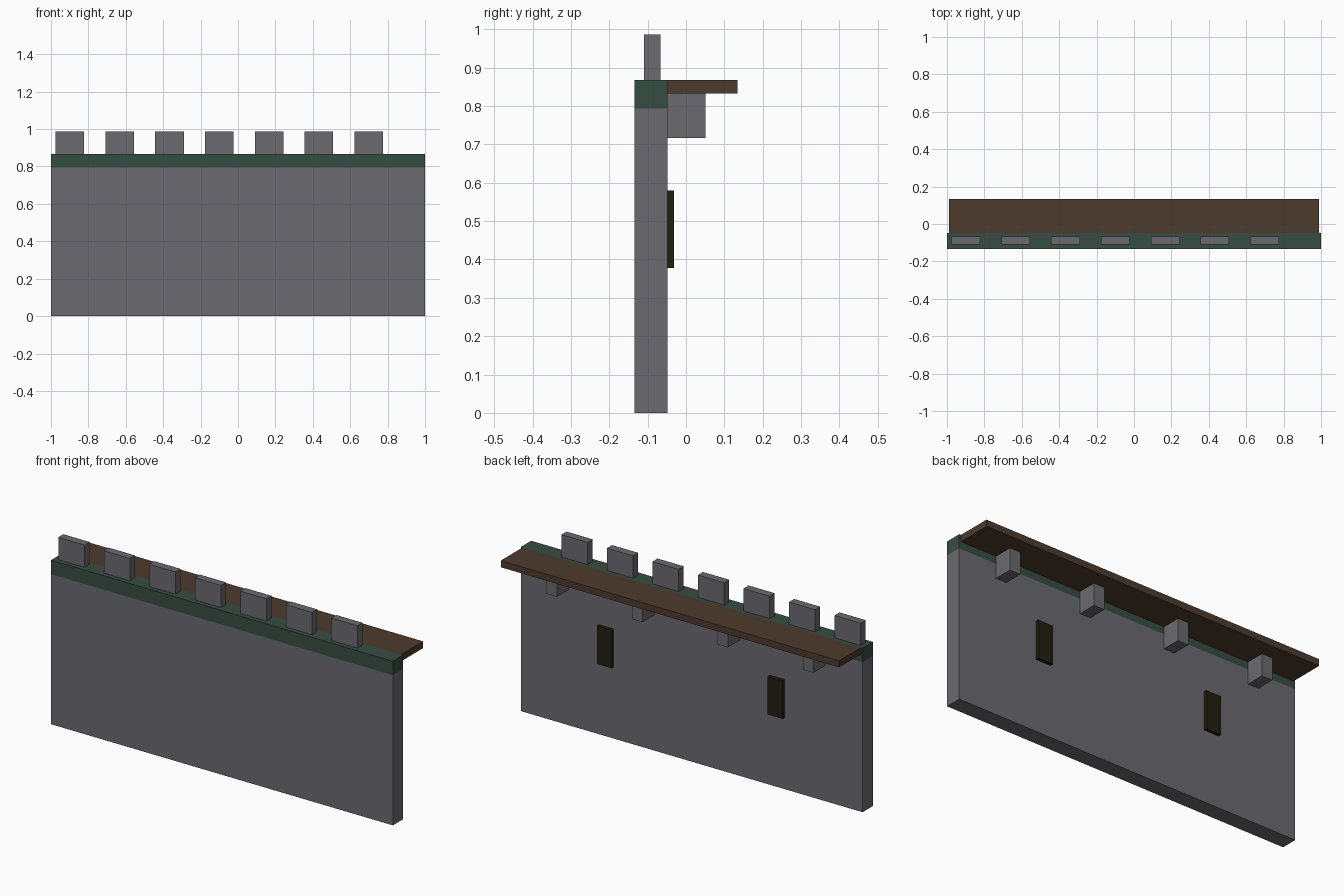
import bpy

if "Cube" in bpy.data.objects:
    bpy.data.objects.remove(bpy.data.objects["Cube"])


def material(name, colour):
    m = bpy.data.materials.new(name)
    m.diffuse_color = (*colour, 1.0)
    m.use_nodes = True
    m.node_tree.nodes["Principled BSDF"].inputs["Base Color"].default_value = m.diffuse_color
    return m


stone = material("grey stone", (0.147, 0.144, 0.160))
green = material("dark green trim", (0.037, 0.074, 0.055))
wood = material("brown wood", (0.075, 0.043, 0.026))
dark = material("dark opening", (0.016, 0.014, 0.005))


def box(name, x, y, z, mat):
    """Box from (min, max) ranges on each axis."""
    bpy.ops.mesh.primitive_cube_add(size=1)
    ob = bpy.context.object
    ob.name = name
    for v in ob.data.vertices:
        v.co = [sum(r) / 2 + c * (r[1] - r[0]) for r, c in zip((x, y, z), v.co)]
    ob.data.materials.append(mat)
    return ob


FRONT, BACK = -0.134, -0.048
BAND_Z, TOP = 0.794, 0.868

# Wall and the trim band capping it
box("wall", (-1, 1), (FRONT, BACK), (0, BAND_Z), stone)
box("trim_band", (-1, 1), (FRONT, BACK), (BAND_Z, TOP), green)

# Seven merlons, evenly spaced from the left end
for i in range(7):
    cx = -0.899 + i * 0.2663
    box(f"merlon_{i + 1}", (cx - 0.0765, cx + 0.0765), (-0.109, -0.067), (TOP, 0.986), stone)

# Walkway planks behind the wall
box("walkway", (-0.99, 0.99), (BACK, 0.134), (0.833, TOP), wood)

# Stone brackets carrying the walkway
for i, cx in enumerate((-0.75, -0.25, 0.25, 0.75)):
    box(f"bracket_{i + 1}", (cx - 0.031, cx + 0.031), (BACK, 0.051), (0.717, 0.833), stone)

# Arrow slits on the rear face
for side, cx in (("left", -0.5), ("right", 0.5)):
    box(f"arrow_slit_{side}", (cx - 0.0435, cx + 0.0435), (BACK, -0.031), (0.378, 0.58), dark)
